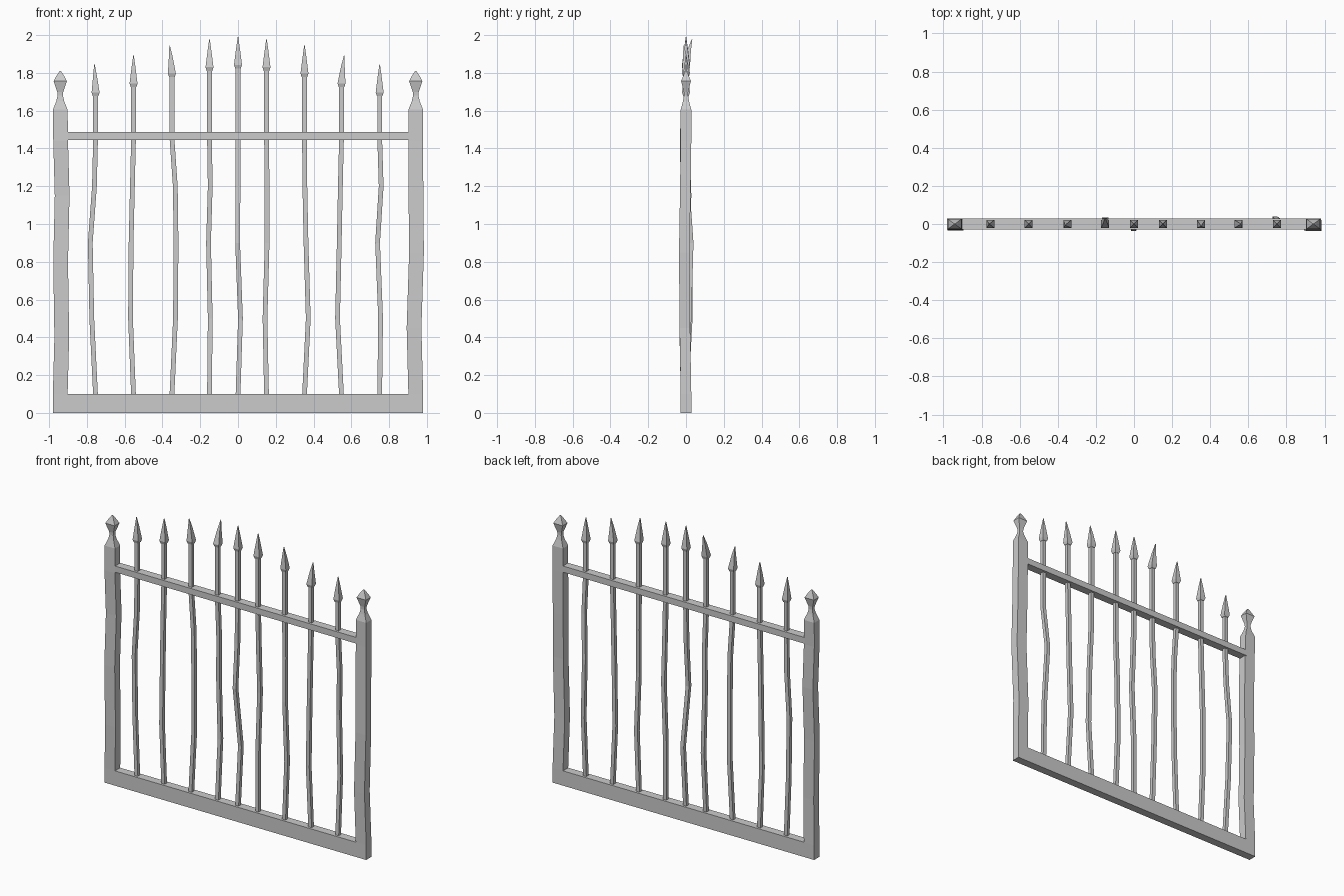
import bpy

HX, HY = 0.98, 0.028  # half width and half depth of the gate


def loft(name, rings):
    """Skin rectangular rings (x, y, z, half_x, half_y) from bottom to top."""
    verts, faces = [], []
    for x, y, z, a, b in rings:
        verts += [(x - a, y - b, z), (x + a, y - b, z),
                  (x + a, y + b, z), (x - a, y + b, z)]
    for r in range(len(rings) - 1):
        for i in range(4):
            j = (i + 1) % 4
            faces.append((4*r + i, 4*r + j, 4*r + 4 + j, 4*r + 4 + i))
    n = len(verts)
    faces += [(3, 2, 1, 0), (n - 4, n - 3, n - 2, n - 1)]
    mesh = bpy.data.meshes.new(name)
    mesh.from_pydata(verts, [], faces)
    ob = bpy.data.objects.new(name, mesh)
    bpy.context.collection.objects.link(ob)
    return ob


def rail(name, half_x, z0, z1):
    loft(name, [(0, 0, z, half_x, HY) for z in (z0, z1)])


# Horizontal frame members
rail("bottom_rail", HX, 0, 0.1)
rail("top_rail", 0.91, 1.445, 1.487)

# Slightly warped posts: (z, x offset, y offset), topped by a waisted finial
posts = {
    "left_post": (-1, [(0.1, 0, 0), (0.4, 0.008, -0.006), (0.8, 0.002, -0.006),
                       (1.15, 0.01, 0), (1.44, 0.002, -0.004)]),
    "right_post": (1, [(0.1, 0, 0), (0.45, -0.009, -0.006), (0.85, 0.004, -0.009),
                       (1.15, 0.001, -0.004), (1.44, 0, 0)]),
}
for name, (side, bends) in posts.items():
    px = side * (HX - 0.039)
    rings = [(px + dx, dy, z, 0.039, HY) for z, dx, dy in bends]
    rings += [(px, 0, 1.605, 0.039, HY), (px, 0, 1.65, 0.021, 0.016),
              (px, 0, 1.68, 0.014, 0.011), (px, 0, 1.70, 0.016, 0.012),
              (px, 0, 1.757, 0.035, 0.026), (px, 0, 1.79, 0.017, 0.012),
              (px, 0, 1.81, 0.003, 0.002)]
    loft(name, rings)

# Bars: base x, tip z, x bends and y bends at the levels below, tip lean (x, y)
LEVELS = (0.5, 0.9, 1.2)
bars = [
    (-0.754, 1.845, (-0.020, -0.028, -0.006), (0.006, 0.010, 0.004), (-0.006, 0)),
    (-0.553, 1.892, (-0.016, -0.013, -0.006), (0, 0.003, 0), (0, 0)),
    (-0.350, 1.945, (0.019, 0.022, 0.018), (0.004, 0, 0), (-0.012, -0.006)),
    (-0.151, 1.978, (0.004, -0.005, 0.004), (0.022, 0.020, 0.008), (0, 0.032)),
    (0.000, 1.990, (0.013, -0.002, 0), (0.012, -0.024, -0.006), (0, 0)),
    (0.151, 1.978, (-0.008, 0.003, 0.003), (0.012, 0.016, 0.004), (0, 0)),
    (0.352, 1.945, (0.020, 0.008, 0.002), (-0.006, -0.010, 0), (0, -0.012)),
    (0.548, 1.892, (-0.021, -0.012, -0.006), (0.004, 0, 0), (0.014, 0)),
    (0.750, 1.845, (0.005, -0.011, 0.008), (0.016, 0.027, 0.006), (0, 0)),
]
for n, (bx, tip, xs, ys, lean) in enumerate(bars, 1):
    w = 0.0125
    # Bent square shaft
    shaft = [(bx, 0, 0.09, w, w)]
    shaft += [(bx + dx, dy, z, w, w) for z, dx, dy in zip(LEVELS, xs, ys)]
    shaft += [(bx, 0, 1.46, w, w), (bx, 0, tip - 0.15, w, w)]
    loft(f"bar_{n}", shaft)
    # Four-sided spear head
    loft(f"spear_head_{n}", [
        (bx, 0, tip - 0.167, 0.015, 0.015),
        (bx, 0, tip - 0.148, 0.021, 0.021),
        (bx + lean[0] * 0.5, lean[1] * 0.5, tip - 0.06, 0.010, 0.010),
        (bx + lean[0], lean[1], tip, 0.0015, 0.0015)])
